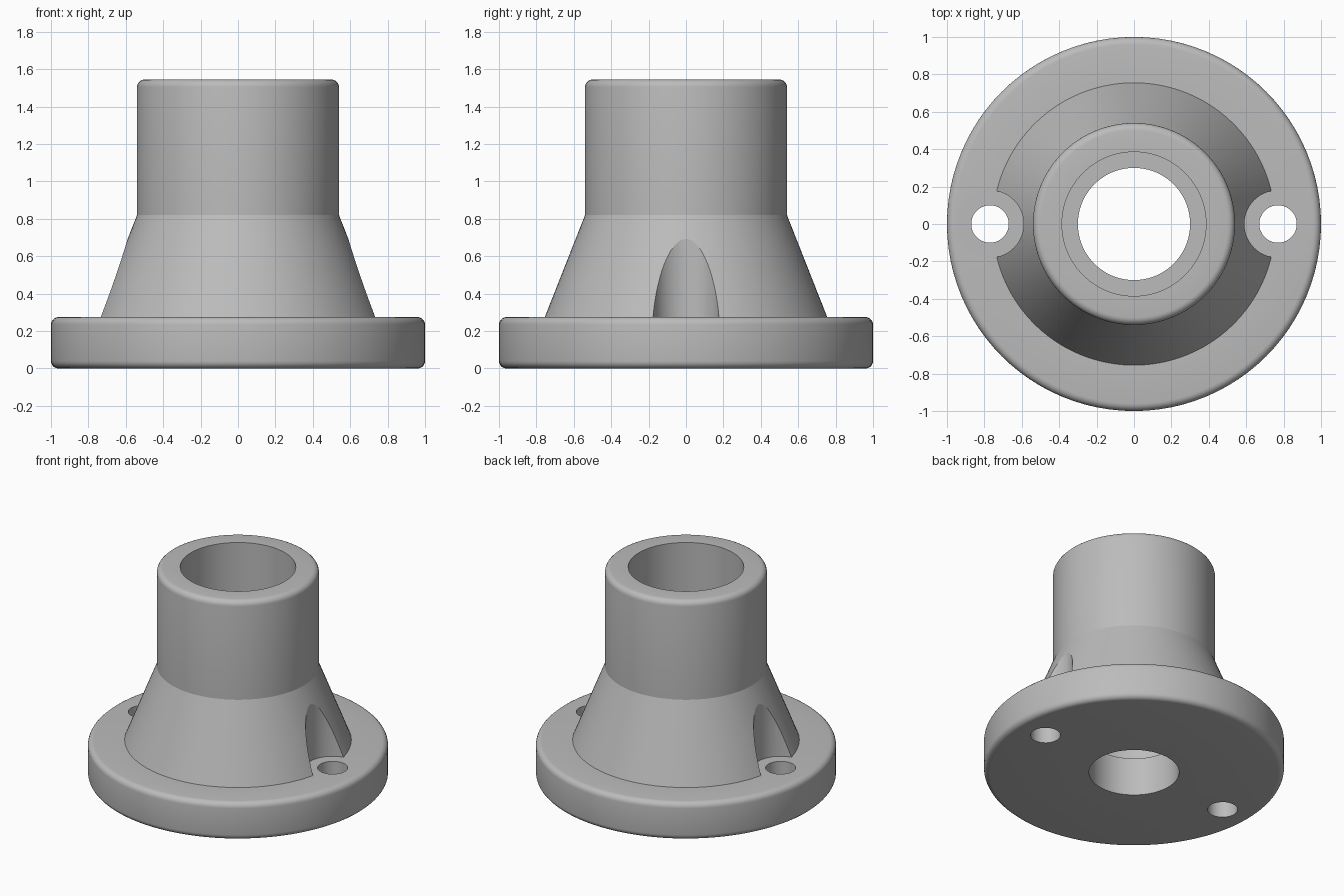
import bpy, bmesh, math
from mathutils import Matrix, Vector

cube = bpy.data.objects.get("Cube")
if cube:
    bpy.data.objects.remove(cube, do_unlink=True)

# Main dimensions
FLANGE_R, FLANGE_TOP = 1.0, 0.275
CONE_R, CONE_TOP = 0.755, 0.82
TUBE_R, TUBE_TOP = 0.54, 1.545
BORE_R, SEAT_R, SEAT_Z = 0.385, 0.3, 0.28
HOLE_X, HOLE_R, POCKET_R = 0.77, 0.1, 0.18
FILLET, SEGMENTS = 0.04, 96

grey = bpy.data.materials.new("light grey")
grey.use_nodes = True
colour = (0.5, 0.5, 0.5, 1)
grey.diffuse_color = colour
grey.node_tree.nodes["Principled BSDF"].inputs["Base Color"].default_value = colour


def rounded(r, z, start, steps=5):
    """Quarter-circle fillet of an outer corner at radius r, height z."""
    cz = z + FILLET if start < 0 else z - FILLET
    return [(r - FILLET + FILLET * math.cos(a), cz + FILLET * math.sin(a))
            for a in (math.radians(start + 90 * i / steps) for i in range(steps + 1))]


def make_object(name, bm):
    bmesh.ops.recalc_face_normals(bm, faces=bm.faces)
    mesh = bpy.data.meshes.new(name)
    bm.to_mesh(mesh)
    bm.free()
    mesh.materials.append(grey)
    obj = bpy.data.objects.new(name, mesh)
    bpy.context.collection.objects.link(obj)
    return obj


def lathe(name, profile):
    """Revolve a closed (radius, height) profile around z."""
    bm = bmesh.new()
    verts = [bm.verts.new((r, 0, z)) for r, z in profile]
    edges = [bm.edges.new((v, verts[i - 1])) for i, v in enumerate(verts)]
    bmesh.ops.spin(bm, geom=verts + edges, axis=(0, 0, 1), cent=(0, 0, 0),
                   angle=math.tau, steps=SEGMENTS, use_merge=True)
    bmesh.ops.remove_doubles(bm, verts=bm.verts, dist=1e-5)
    return make_object(name, bm)


def cut_cylinder(target, x, r, z0, z1):
    """Subtract a vertical cylinder and discard the cutter."""
    bm = bmesh.new()
    bmesh.ops.create_cone(bm, cap_ends=True, segments=64, radius1=r, radius2=r,
                          depth=z1 - z0,
                          matrix=Matrix.Translation(Vector((x, 0, (z0 + z1) / 2))))
    cutter = make_object("cutter", bm)
    cutter.hide_render = True
    mod = target.modifiers.new("cut", 'BOOLEAN')
    mod.operation, mod.solver, mod.object = 'DIFFERENCE', 'EXACT', cutter
    bpy.context.view_layer.objects.active = target
    bpy.ops.object.modifier_apply(modifier=mod.name)
    bpy.data.objects.remove(cutter, do_unlink=True)


# Flange, cone, tube and stepped bore in one revolved body
profile = [(SEAT_R, 0)]
profile += rounded(FLANGE_R, 0, -90)
profile += rounded(FLANGE_R, FLANGE_TOP, 0)
profile += [(CONE_R, FLANGE_TOP), (TUBE_R, CONE_TOP)]
profile += rounded(TUBE_R, TUBE_TOP, 0)
profile += [(BORE_R, TUBE_TOP), (BORE_R, SEAT_Z), (SEAT_R, SEAT_Z)]
body = lathe("flanged_collar", profile)

# Screw holes with head clearance pockets on both sides
for side in (-1, 1):
    cut_cylinder(body, side * HOLE_X, POCKET_R, FLANGE_TOP, 1.2)
    cut_cylinder(body, side * HOLE_X, HOLE_R, -0.1, 0.6)

# Smooth shading with sharp edges kept
bpy.ops.object.select_all(action='DESELECT')
body.select_set(True)
bpy.context.view_layer.objects.active = body
bpy.ops.object.shade_smooth_by_angle(angle=math.radians(20))
